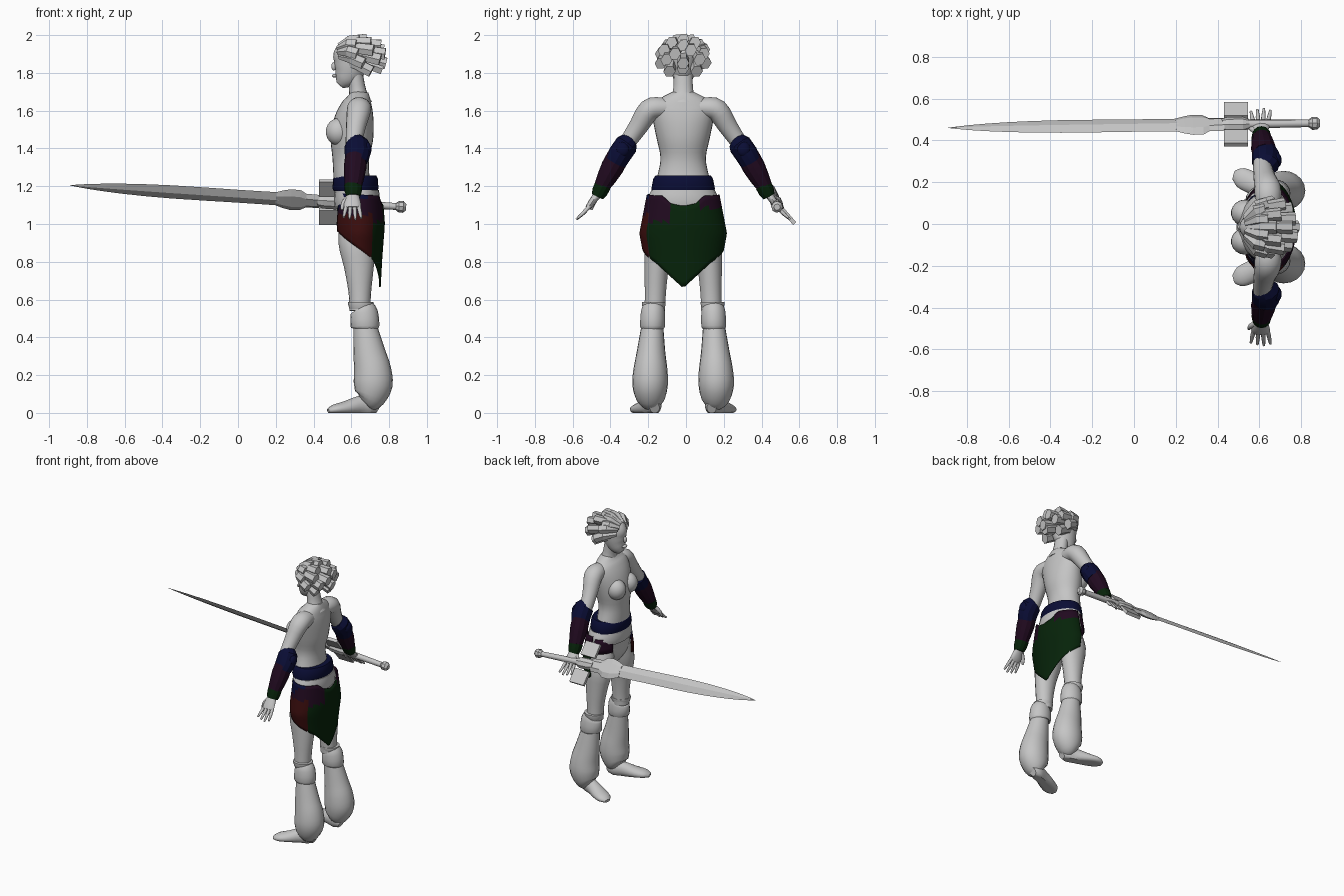
import bpy, bmesh, math
from mathutils import Vector, Matrix

if "Cube" in bpy.data.objects:
    bpy.data.objects.remove(bpy.data.objects["Cube"])

YC = -0.015  # body centre line


def material(name, rgb):
    m = bpy.data.materials.new(name)
    m.use_nodes = True
    m.diffuse_color = (*rgb, 1)
    m.node_tree.nodes["Principled BSDF"].inputs["Base Color"].default_value = (*rgb, 1)
    return m


PALE = material("pale_grey", (0.56, 0.56, 0.56))
NAVY = material("navy", (0.003, 0.004, 0.036))
PURPLE = material("plum", (0.015, 0.003, 0.014))
RED = material("dark_red", (0.042, 0.004, 0.004))
GREEN = material("dark_green", (0.002, 0.017, 0.003))


def finish(name, bm, mats, smooth=40):
    bmesh.ops.recalc_face_normals(bm, faces=bm.faces)
    me = bpy.data.meshes.new(name)
    bm.to_mesh(me)
    bm.free()
    for m in mats:
        me.materials.append(m)
    ob = bpy.data.objects.new(name, me)
    bpy.context.collection.objects.link(ob)
    if smooth:
        bpy.ops.object.select_all(action='DESELECT')
        ob.select_set(True)
        bpy.context.view_layer.objects.active = ob
        bpy.ops.object.shade_smooth_by_angle(angle=math.radians(smooth))
    return ob


def spline(path, steps):
    """Catmull-Rom through (x, y, z, a, b) stations."""
    pts = [Vector(p) for p in path]
    out = []
    for i in range(len(pts) - 1):
        p0, p1, p2, p3 = pts[max(i - 1, 0)], pts[i], pts[i + 1], pts[min(i + 2, len(pts) - 1)]
        for k in range(steps):
            t = k / steps
            out.append(p1 + (p2 - p0) * (t / 2) + (p0 * 2 - p1 * 5 + p2 * 4 - p3) * (t * t / 2)
                       + (p1 * 3 - p0 - p2 * 3 + p3) * (t ** 3 / 2))
    return out + [pts[-1]]


def tube(name, path, mat=PALE, n=18, ref=(1, 0, 0), steps=3, smooth=50, floor=False):
    """Elliptical loft: a is the radius along ref, b the radius across it."""
    st = spline(path, steps)
    pos = [Vector(s[:3]) for s in st]
    bm = bmesh.new()
    rings = []
    for i, s in enumerate(st):
        t = (pos[min(i + 1, len(pos) - 1)] - pos[max(i - 1, 0)]).normalized()
        u = Vector(ref)
        u = (u - t * u.dot(t)).normalized()
        v = t.cross(u)
        ring = []
        for k in range(n):
            a = 2 * math.pi * k / n
            p = pos[i] + u * s[3] * math.cos(a) + v * s[4] * math.sin(a)
            if floor:
                p.z = max(p.z, 0)
            ring.append(bm.verts.new(p))
        rings.append(ring)
    for r, q in zip(rings, rings[1:]):
        for k in range(n):
            bm.faces.new((r[k], r[(k + 1) % n], q[(k + 1) % n], q[k]))
    bm.faces.new(rings[0])
    bm.faces.new(rings[-1])
    return finish(name, bm, [mat], smooth)


def ball(name, c, r, mat=PALE):
    bm = bmesh.new()
    bmesh.ops.create_uvsphere(bm, u_segments=18, v_segments=12, radius=1,
                              matrix=Matrix.Translation(c) @ Matrix.Diagonal((*r, 1)))
    return finish(name, bm, [mat], 180)


def column(rows):
    """Stations from (z, front x, back x, half width)."""
    return [((f + b) / 2, YC, z, (b - f) / 2, w) for z, f, b, w in rows]


# Torso, neck and head
tube("torso", column([(0.93, .57, .71, .10), (1.0, .53, .74, .165), (1.08, .525, .735, .178),
                      (1.18, .51, .71, .155), (1.26, .505, .695, .135), (1.35, .50, .695, .12),
                      (1.45, .49, .715, .14), (1.55, .51, .72, .16), (1.62, .545, .715, .165),
                      (1.66, .575, .705, .13), (1.70, .60, .69, .055)]), n=28)
tube("neck", column([(1.64, .57, .71, .08), (1.70, .588, .68, .055), (1.80, .575, .66, .05)]))
tube("head", column([(1.735, .515, .56, .02), (1.76, .507, .61, .045), (1.80, .506, .66, .061),
                     (1.85, .508, .685, .07), (1.90, .505, .69, .07), (1.94, .53, .67, .055),
                     (1.955, .57, .64, .03)]), n=20)
ball("nose", (.508, YC, 1.835), (.014, .013, .022))
ball("lips", (.511, YC, 1.785), (.013, .024, .01))

# Hair: chunky six-sided locks swept from the forehead over the crown and back
centre = Vector((.665, YC, 1.88))
locks = [(-42, 3, 60), (-12, 5, 90), (18, 6, 105), (48, 5, 115), (76, 3, 120)]
for row, (elev, count, spread) in enumerate(locks):
    for i in range(count):
        az = math.radians(-spread + 2 * spread * i / (count - 1))
        el = math.radians(elev + (6 if i % 2 else -6))
        d = Vector((math.cos(el) * math.cos(az), math.cos(el) * math.sin(az), math.sin(el)))
        tip = centre + Vector((d.x * .125, d.y * .125, d.z * .098))
        root = Vector((.54, YC, 1.90)) + Vector((d.x * .03, d.y * .055, d.z * .045))
        mid = root.lerp(tip, .55) + Vector((0, d.y * .02, .01))
        tube(f"hair_lock_{row}_{i}", [(*root, .016, .016), (*mid, .034, .029), (*tip, .036, .031)],
             n=6, ref=(.3, .5, .8), steps=1, smooth=0)

# Limbs, built once per side
for s, side in ((-1, "left"), (1, "right")):
    def P(x, o, z, a, b=None):
        return (x, YC + s * o, z, a, b or a)

    ball(f"{side}_breast", (.532, YC + s * .068, 1.488), (.068, .064, .072))
    tube(f"{side}_upper_arm", [P(.645, .05, 1.61, .045), P(.642, .12, 1.615, .06, .056),
                               P(.64, .18, 1.602, .064, .06), P(.625, .235, 1.52, .053, .052),
                               P(.615, .29, 1.44, .045), P(.615, .335, 1.38, .045)])
    tube(f"{side}_elbow_band", [P(.62, .285, 1.435, .05, .052), P(.63, .30, 1.42, .066, .062),
                                P(.633, .335, 1.37, .068, .062), P(.625, .357, 1.33, .06, .058)],
         NAVY, n=12, steps=1, smooth=25)
    ball(f"{side}_elbow_pad", (.682, YC + s * .32, 1.395), (.025, .036, .04), NAVY)
    tube(f"{side}_forearm_wrap", [P(.625, .345, 1.355, .058, .06), P(.62, .375, 1.30, .06, .06),
                                  P(.615, .405, 1.245, .053, .052), P(.61, .43, 1.20, .046, .042)],
         PURPLE, n=12, steps=1, smooth=25)
    tube(f"{side}_wrist_cuff", [P(.61, .425, 1.205, .048, .044), P(.61, .442, 1.17, .045, .042),
                                P(.61, .455, 1.145, .037, .032)], GREEN, n=12, steps=1, smooth=25)
    tube(f"{side}_palm", [P(.61, .44, 1.17, .027, .022), P(.608, .465, 1.14, .036, .02),
                          P(.606, .49, 1.105, .045, .018), P(.606, .505, 1.085, .042, .014)], n=12)
    for f in range(4):
        k = f - 1.5
        reach = .068 - .008 * abs(k - .3)
        tube(f"{side}_finger_{f}", [P(.606 + k * .022, .495, 1.095, .011),
                                    P(.606 + k * .027, .495 + reach * .55, 1.095 - reach * .6, .010),
                                    P(.606 + k * .031, .50 + reach, 1.09 - reach, .006)], n=8)
    tube(f"{side}_thumb", [P(.582, .46, 1.14, .014), P(.557, .475, 1.11, .012),
                           P(.55, .487, 1.075, .007)], n=8)

    # Legs, bloused trousers, cuffs and feet
    tube(f"{side}_thigh", [P(.645, .15, .54, .055, .055), P(.645, .147, .64, .06, .057),
                           P(.64, .14, .78, .08, .066), P(.632, .125, .90, .10, .08),
                           P(.635, .095, 1.02, .095, .075)])
    tube(f"{side}_trouser", [P(.675, .17, .055, .055, .05), P(.695, .172, .08, .082, .078),
                             P(.715, .175, .15, .103, .094), P(.712, .173, .23, .098, .09),
                             P(.695, .17, .32, .085, .076), P(.673, .163, .46, .062, .058)], n=20)
    tube(f"{side}_knee_cuff", [P(.672, .162, .445, .066, .058), P(.672, .162, .46, .077, .067),
                               P(.668, .16, .53, .073, .065), P(.66, .158, .555, .062, .058)],
         n=18, steps=2)
    tube(f"{side}_knee_rim", [P(.65, .156, .55, .06, .056), P(.65, .156, .574, .067, .064),
                              P(.65, .156, .586, .067, .064), P(.65, .156, .588, .05, .05)], steps=1)
    tube(f"{side}_foot", [P(.745, .15, .025, .03, .025), P(.71, .155, .04, .055, .042),
                          P(.65, .175, .04, .052, .044), P(.57, .21, .025, .038, .053),
                          P(.51, .238, .018, .026, .048), P(.478, .248, .01, .012, .022)],
         ref=(0, 0, 1), floor=True)

# Belt and sash round the waist
tube("belt", [(.622, YC, 1.175, .116, .166), (.622, YC, 1.188, .122, .168),
              (.622, YC, 1.24, .118, .158), (.622, YC, 1.257, .11, .146)], NAVY, n=24, steps=1)
tube("sash", [(.63, YC, 1.09, .118, .186), (.63, YC, 1.13, .122, .188),
              (.63, YC, 1.18, .116, .168)], PALE, n=24, steps=2)


def blend(table, v):
    for (a, x), (b, y) in zip(table, table[1:]):
        if v <= b:
            return x + (y - x) * (v - a) / (b - a)
    return table[-1][1]


def cloth(name, start, end, top, hem, rule, cols=44, rows=14):
    """Curved sheet round the hips; angle 0 is the back, negative is the left side."""
    bm = bmesh.new()
    grid = []
    for i in range(cols + 1):
        a = start + (end - start) * i / cols
        line = []
        for j in range(rows + 1):
            z = top(a) + (hem(a) - top(a)) * j / rows
            rx = blend([(.6, .11), (.82, .122), (1.0, .136), (1.18, .122)], z)
            ry = blend([(.6, .175), (.82, .208), (.95, .232), (1.18, .188)], z)
            line.append(bm.verts.new((.642 + rx * math.cos(a), YC + ry * math.sin(a), z)))
        grid.append(line)
    for i in range(cols):
        for j in range(rows):
            f = bm.faces.new((grid[i][j], grid[i + 1][j], grid[i + 1][j + 1], grid[i][j + 1]))
            c = f.calc_center_median()
            f.material_index = rule(start + (end - start) * (i + .5) / cols, c.z)
    ob = finish(name, bm, [GREEN, RED, PURPLE, NAVY], 50)
    mod = ob.modifiers.new("thickness", 'SOLIDIFY')
    mod.thickness = .008


def skirt_colour(a, z):
    if (a < -1.75 and z > 1.08) or (a < -1.2 and z > 1.125):
        return 3
    if (a < -.35 and z > 1.05 - .04 * (a > -1.0)) or (a > .45 and z > 1.085):
        return 2
    return 1 if a < -1.05 else 0


cloth("skirt", -2.65, 1.6,
      lambda a: blend([(0, 1.095), (.35, 1.11), (.6, 1.15), (3, 1.165)], abs(a)),
      lambda a: blend([(0, .66), (.75, .79), (1.2, .835), (1.6, .87), (2.6, .96)], abs(a)),
      skirt_colour)
cloth("hip_patch", 1.75, 2.6, lambda a: 1.14, lambda a: 1.04, lambda a, z: 2, cols=8, rows=3)

# Sword, rolled about its length
WIDE = Vector((0, .65, -.75)).normalized()


def S(x, a, b):
    return (x, .46 + (x + .89) * .0125, 1.205 - (x + .89) * .065, a, b)


tube("blade", [S(-.89, .001, .001), S(-.78, .019, .005), S(-.6, .036, .008), S(-.35, .046, .01),
               S(.0, .045, .011), S(.22, .046, .012)], n=4, ref=WIDE, steps=2, smooth=0)
tube("blade_collar", [S(.20, .046, .012), S(.24, .062, .016), S(.28, .073, .018), S(.33, .07, .018),
                      S(.36, .048, .018), S(.43, .046, .02)], n=6, ref=WIDE, steps=1, smooth=0)
tube("guard_core", [S(.42, .03, .025), S(.45, .04, .032), S(.52, .04, .032), S(.55, .026, .024)],
     n=8, ref=WIDE, steps=1, smooth=0)
tube("grip", [S(.5, .022, .022), S(.68, .02, .02), S(.85, .018, .018)], n=10, ref=WIDE, steps=1)
tube("pommel", [S(.835, .018, .018), S(.852, .031, .031), S(.875, .031, .031), S(.89, .017, .017)],
     n=8, ref=WIDE, steps=1, smooth=0)
across = Vector((1, 0, 0)).cross(WIDE)
turn = Matrix((Vector((1, 0, 0)), WIDE, across)).transposed().to_4x4()
for k, s in enumerate((-1, 1)):
    bm = bmesh.new()
    bmesh.ops.create_cube(bm, size=1, matrix=Matrix.Translation(Vector(S(.487, 0, 0)[:3]) + WIDE * s * .1)
                          @ turn @ Matrix.Diagonal((.115, .10, .022, 1)))
    finish(f"guard_plate_{k}", bm, [PALE], 0)
